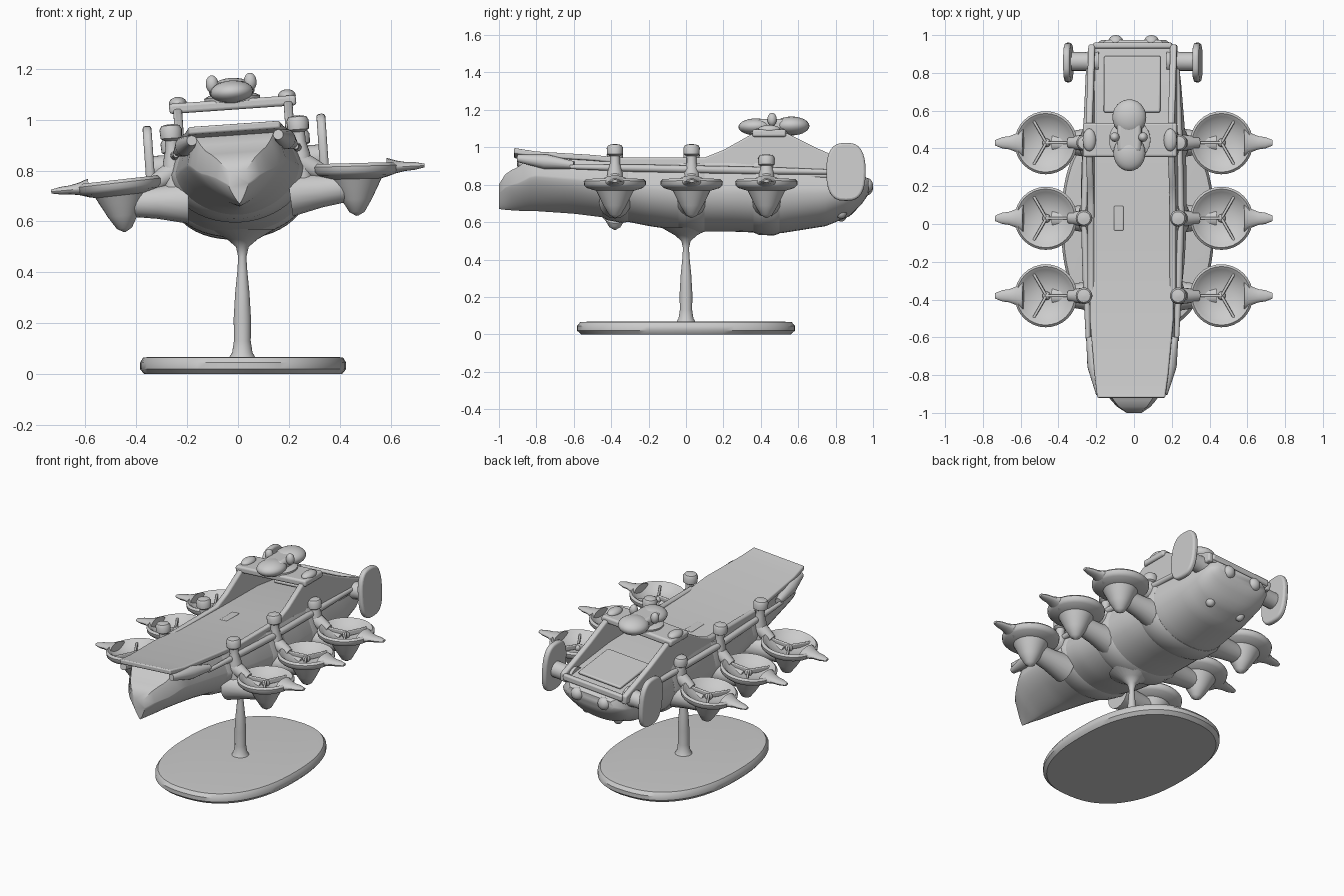
import bpy, bmesh, math
from mathutils import Matrix, Vector

if "Cube" in bpy.data.objects:
    bpy.data.objects.remove(bpy.data.objects["Cube"])

ROLL = Matrix.Translation((0, 0, 0.76)) @ Matrix.Rotation(math.radians(-4), 4, 'Y') @ Matrix.Translation((0, 0, -0.76))


def finish(name, bm, ship=True, bevel=0):
    bmesh.ops.recalc_face_normals(bm, faces=bm.faces)
    if ship:
        bm.transform(ROLL)  # the whole craft hangs slightly rolled on its stand
    me = bpy.data.meshes.new(name)
    bm.to_mesh(me)
    bm.free()
    ob = bpy.data.objects.new(name, me)
    bpy.context.collection.objects.link(ob)
    if bevel:
        m = ob.modifiers.new("bevel", 'BEVEL')
        m.width, m.segments = bevel, 3
    return ob


def loft(name, rings, **kw):
    bm = bmesh.new()
    vs = [[bm.verts.new(p) for p in r] for r in rings]
    n = len(vs[0])
    for a, b in zip(vs, vs[1:]):
        for i in range(n):
            bm.faces.new((a[i], a[(i + 1) % n], b[(i + 1) % n], b[i]))
    bm.faces.new(vs[0])
    bm.faces.new(vs[-1])
    return finish(name, bm, **kw)


def lathe(name, prof, mat, n=32, **kw):
    rings = [[mat @ Vector((r * math.cos(2 * math.pi * i / n), r * math.sin(2 * math.pi * i / n), z))
              for i in range(n)] for r, z in prof]
    return loft(name, rings, **kw)


def bone(name, a, b, radii, flat=1, **kw):
    # tapered round bar from a to b, radii spaced evenly along it
    a, b = Vector(a), Vector(b)
    d = b - a
    mat = Matrix.Translation(a) @ d.to_track_quat('Z', 'Y').to_matrix().to_4x4()
    if flat != 1:
        mat = Matrix.Translation(a) @ Matrix.Diagonal((1, 1, flat, 1)) @ Matrix.Translation(-a) @ mat
    k = len(radii) - 1
    return lathe(name, [(r, d.length * i / k) for i, r in enumerate(radii)], mat, 16, **kw)


def ball(name, c, r):
    bm = bmesh.new()
    bmesh.ops.create_uvsphere(bm, u_segments=24, v_segments=14, radius=1)
    bm.transform(Matrix.Translation(c) @ Matrix.Diagonal((*r, 1)))
    return finish(name, bm)


def box(name, c, s, bevel=0.01, rot=Matrix.Identity(4)):
    bm = bmesh.new()
    bmesh.ops.create_cube(bm, size=1)
    bm.transform(Matrix.Translation(c) @ rot @ Matrix.Diagonal((*s, 1)))
    return finish(name, bm, bevel=bevel)


def plate(name, pts, x0, x1, bevel):
    # side profile (y, z) extruded along x
    return loft(name, [[(x, y, z) for y, z in pts] for x in (x0, x1)], bevel=bevel)


# Hull stations: y, half beam, top z, bottom z, roundness
ST = [(-1.0, .04, .80, .67, 1.2), (-.96, .10, .86, .665, 1.2), (-.89, .15, .89, .66, 1.3),
      (-.82, .19, .95, .66, 1.4), (-.6, .225, .93, .645, 1.6), (-.4, .25, .915, .62, 1.9),
      (-.2, .27, .905, .58, 2.1), (0, .28, .9, .55, 2.1), (.25, .28, .9, .55, 2.2),
      (.5, .27, .9, .54, 2.2), (.75, .25, .88, .58, 2.2), (.88, .235, .86, .635, 2.2),
      (.95, .21, .84, .71, 2.2), (.975, .17, .82, .75, 2.2)]


def station(y):
    y = max(ST[0][0], min(ST[-1][0], y))
    for a, b in zip(ST, ST[1:]):
        if y <= b[0]:
            t = (y - a[0]) / (b[0] - a[0])
            return [p + (q - p) * t for p, q in zip(a, b)]


def section(y, grow=0.0, n=24):
    _, w, top, bot, e = station(y)
    w, bot = w + grow, bot - grow
    side = top - .38 * (top - bot)
    ring = [(w * .84, y, top)]
    for i in range(n + 1):
        t = math.pi * i / n
        c, s = math.cos(t), math.sin(t)
        ring.append((math.copysign(abs(c) ** (2 / e), c) * w, y, side - (side - bot) * abs(s) ** (2 / e)))
    return ring + [(-w * .84, y, top)]


loft("hull", [section(-1 + 1.975 * i / 60) for i in range(61)])

# Deck slab with its upswept front lip
deck = [(-.92, .18, .985), (-.8, .195, .965), (-.5, .222, .945), (-.3, .222, .925),
        (.1, .215, .915), (.5, .215, .91), (.95, .205, .855)]
loft("deck", [[(-w, y, z), (w, y, z), (w, y, z - .03), (-w, y, z - .03)] for y, w, z in deck], bevel=.008)
box("rear_deck_panel", (0, .74, .895), (.3, .3, .02), .008, Matrix.Rotation(math.radians(-7), 4, 'X'))
box("stern_sill", (0, .945, .855), (.42, .03, .04))
box("deck_hatch", (-.07, .03, .915), (.05, .13, .012), .005)

# Bridge platform and turret
box("bridge_platform", (0, .445, 1.06), (.5, .18, .04), .012)
lathe("turret_ring", [(.11, 0), (.11, .02), (.09, .03)], Matrix.Translation((0, .445, 1.07)))
ball("turret_rear_dome", (0, .565, 1.115), (.09, .095, .05))
ball("turret_front_dome", (0, .375, 1.11), (.085, .095, .045))
box("turret_body", (0, .46, 1.11), (.13, .16, .08), .02)

ENGINES = (-.38, .03, .43)
for y in ENGINES:
    # Ribs wrapping the belly below each engine pair
    loft("belly_rib", [section(y + d, g) for d, g in ((-.07, 0), (-.04, .012), (.04, .012), (.07, 0))])

wall = [(-.36, .86), (-.36, .93), (.1, .93), (.2, .97), (.36, 1.06), (.54, 1.06),
        (.7, .98), (.85, .915), (.95, .875), (.95, .82), (.1, .82)]
fin = [(.855 + .105 * math.copysign(abs(math.cos(t)) ** .7, math.cos(t)),
        .845 + .155 * math.copysign(abs(math.sin(t)) ** .8, math.sin(t)))
       for t in [2 * math.pi * i / 32 for i in range(32)]]
pod = [(.004, -.175), (.03, -.16), (.06, -.11), (.085, -.06), (.1, -.03), (.15, -.015), (.165, 0),
       (.167, .02), (.155, .032), (.14, .022), (.12, 0), (.05, -.02), (.002, -.022)]

for side, s in (("left", -1), ("right", 1)):
    plate(side + "_bridge_wall", wall, s * .2, s * .235, .01)
    plate(side + "_tail_fin", fin, s * .325, s * .36, .012)
    bone(side + "_fin_shaft", (s * .18, .86, .83), (s * .33, .86, .83), [.06, .05, .05])
    bone(side + "_rail", (s * .235, -.62, .88), (s * .255, .05, .865), [.012, .02, .02])
    bone(side + "_rail_rear", (s * .255, .05, .865), (s * .235, .85, .85), [.02, .02, .012])
    bone(side + "_bow_bracket", (s * .17, -.9, .93), (s * .225, -.6, .89), [.02, .04, .02])
    ball(side + "_stern_lamp", (s * .095, .965, .79), (.04, .035, .04))
    ball(side + "_stern_knob", (s * .11, .83, .645), (.03, .03, .035))
    ball(side + "_turret_eye", (s * .075, .46, 1.145), (.025, .025, .035))
    ball(side + "_platform_cap", (s * .215, .445, 1.08), (.035, .06, .025))
    for i, y in enumerate(ENGINES):
        tag = f"{side}_engine_{i + 1}"
        # Lift fan dish with pointed pod, drooping slightly outwards
        mat = Matrix.Translation((s * .465, y, .765)) @ Matrix.Rotation(math.radians(2.5 * s), 4, 'Y')
        lathe(tag + "_dish", pod, mat)
        for k in range(3):
            a = math.radians(120 * k) + (math.pi if s > 0 else 0)
            rot = Matrix.Rotation(a, 4, 'Z')
            off = rot @ Vector((.07, 0, 0))
            box(tag + "_vane", mat @ (off + Vector((0, 0, -.002))), (.15, .014, .03), .005, rot)
        ball(tag + "_hub", mat @ Vector((0, 0, -.01)), (.022, .022, .022))
        bone(tag + "_tip", mat @ Vector((s * .12, 0, .012)), mat @ Vector((s * .27, 0, .012)),
             [.075, .05, .035, .03, .015], flat=.5)
        # Arm from hull to pod, and upper strut to the deck post
        bone(tag + "_arm", (s * .2, y, .69), (s * .44, y, .705), [.085, .065, .055])
        bone(tag + "_strut", (s * .24, y, .82), (s * .34, y, .765), [.045, .04, .03])
        top = .965 if i < 2 else .91
        post = Matrix.Translation((s * .25, y, 0))
        lathe(tag + "_post", [(.045, .74), (.04, .85), (.026, .9), (.026, top - .03), (.042, top - .02),
                              (.044, top + .015), (.035, top + .03), (.01, top + .035)], post, 20)

# Stand
base = []
for k, z in ((.96, 0), (1, .02), (1, .045), (.97, .065), (.9, .068)):
    ring = []
    for i in range(64):
        t = 2 * math.pi * i / 64
        c, q = math.cos(t), math.sin(t)
        ring.append((.02 + k * .405 * math.copysign(abs(c) ** .85, c), k * .583 * math.copysign(abs(q) ** .85, q), z))
    base.append(ring)
loft("stand_base", base, ship=False)
lathe("stand_pole", [(.055, .06), (.04, .085), (.033, .13), (.034, .22), (.028, .32), (.02, .4), (.016, .46),
                     (.025, .5), (.06, .53), (.13, .57)], Matrix.Translation((.017, 0, 0)), 24, ship=False)

for ob in bpy.data.objects:
    ob.select_set(True)
    bpy.context.view_layer.objects.active = ob
bpy.ops.object.shade_smooth_by_angle(angle=math.radians(40))
